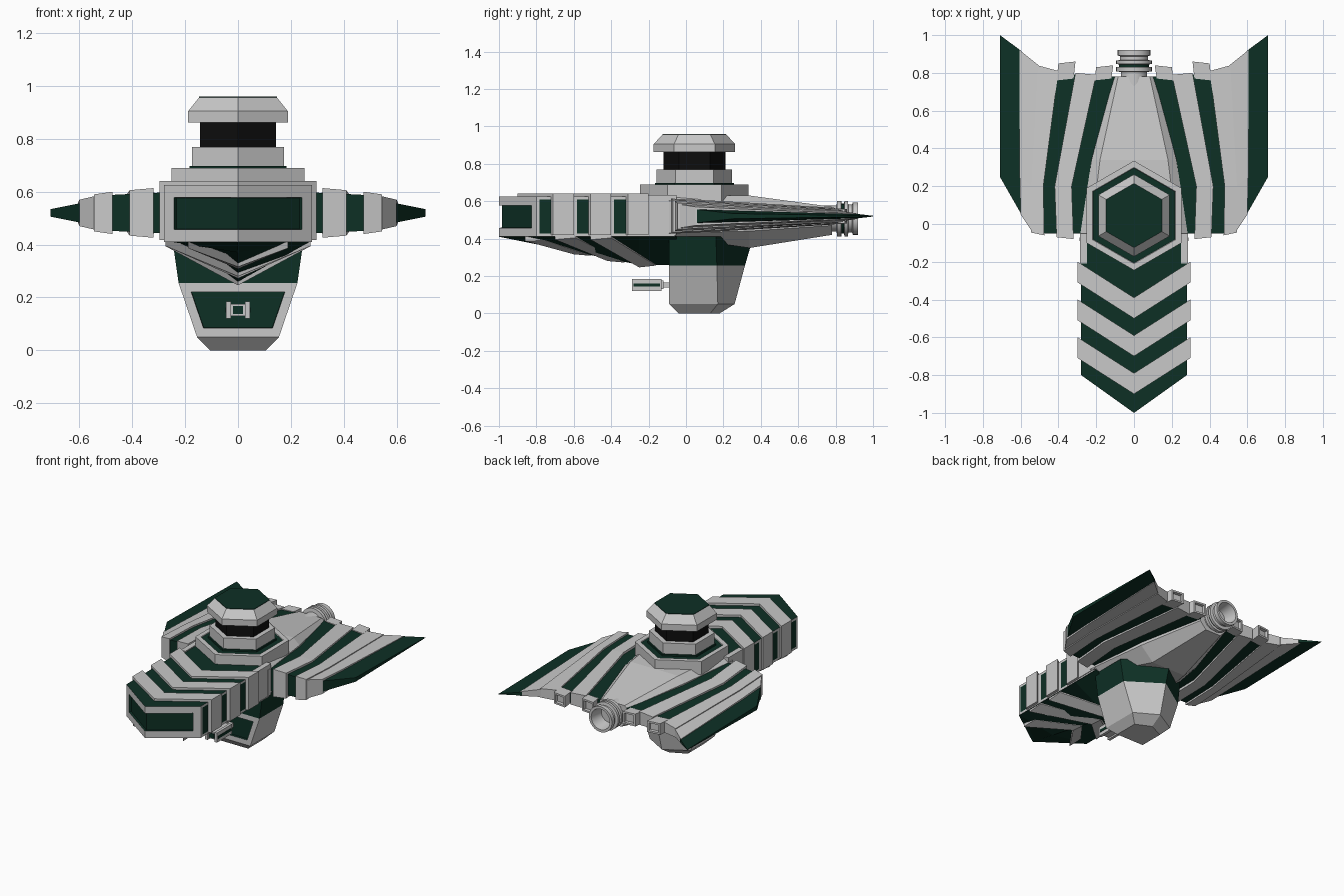
import bpy, bmesh, math
from mathutils import Matrix

if "Cube" in bpy.data.objects:
    bpy.data.objects.remove(bpy.data.objects["Cube"])


def material(name, rgb):
    m = bpy.data.materials.new(name)
    m.diffuse_color = (*rgb, 1)
    m.use_nodes = True
    m.node_tree.nodes["Principled BSDF"].inputs["Base Color"].default_value = m.diffuse_color
    return m


GREY = material("light grey", (0.58, 0.58, 0.58))
GREEN = material("dark green", (0.004, 0.029, 0.018))
BLACK = material("black", (0.004, 0.004, 0.004))
ZC = 0.52  # wing mid height


def finish(bm, name, mats, mirror=False):
    bmesh.ops.recalc_face_normals(bm, faces=bm.faces)
    me = bpy.data.meshes.new(name)
    bm.to_mesh(me)
    bm.free()
    for m in mats:
        me.materials.append(m)
    ob = bpy.data.objects.new(name, me)
    bpy.context.collection.objects.link(ob)
    if mirror:
        ob.modifiers.new("mirror", 'MIRROR')
    return ob


def loft_bm(sections):
    bm = bmesh.new()
    rings = [[bm.verts.new(p) for p in s] for s in sections]
    n = len(rings[0])
    for a, b in zip(rings, rings[1:]):
        for i in range(n):
            j = (i + 1) % n
            bm.faces.new((a[i], a[j], b[j], b[i]))
    bm.faces.new(rings[0])
    bm.faces.new(rings[-1])
    bmesh.ops.recalc_face_normals(bm, faces=bm.faces)
    return bm


def loft(name, sections, mat, mirror=False):
    return finish(loft_bm(sections), name, [mat], mirror)


def box(name, x0, x1, y0, y1, z0, z1, mat, mirror=False):
    s = [[(x0, y, z0), (x1, y, z0), (x1, y, z1), (x0, y, z1)] for y in (y0, y1)]
    return loft(name, s, mat, mirror)


def prism_bm(plan, z0, z1):
    return loft_bm([[(x, y, z) for x, y in plan] for z in (z0, z1)])


def inset(bm, faces, width, depth, mat, together=True):
    f = bmesh.ops.inset_region if together else bmesh.ops.inset_individual
    f(bm, faces=faces, thickness=width, depth=0, use_even_offset=True)
    for face in faces:
        face.material_index = mat
    if depth:
        bmesh.ops.inset_region(bm, faces=faces, thickness=0.002, depth=-depth)


# --- neck hull: green top and bottom, light sides with recessed green panels
cuts = [-0.8, -0.7, -0.6, -0.5, -0.4, -0.3, -0.2, -0.06]
right = [(0.28, y) for y in cuts]
plan = [(0, -1)] + right + [(-x, y) for x, y in reversed(right)]
bm = prism_bm(plan, 0.41, 0.625)
bm.faces.ensure_lookup_table()
for f in bm.faces:
    f.material_index = 1 if abs(f.normal.z) > 0.5 else 0
nose = [f for f in bm.faces if f.normal.y < -0.5]
gaps = [f for f in bm.faces if abs(f.normal.x) > 0.9 and
        round((f.calc_center_median().y + 0.75) / 0.1) % 2 == 0]
inset(bm, gaps, 0.016, 0.0, 1, False)
inset(bm, nose, 0.022, 0.0, 0)
inset(bm, nose, 0.025, 0.015, 1)
finish(bm, "neck_hull", [GREY, GREEN])
box("neck_rail", 0.25, 0.285, -0.21, -0.05, 0.42, 0.632, GREY, True)

# --- raised chevron bands over the neck
for a in (-0.71, -0.51, -0.31):
    b = a + 0.11
    pl = [(0, a - 0.19), (0.298, a), (0.298, b), (0, b - 0.19), (-0.298, b), (-0.298, a)]
    finish(prism_bm(pl, 0.418, 0.64), "chevron_band", [GREY])


# --- V-shaped underside of the neck with swept light ribs
def under(x, y):
    return 0.41 - min(0.2 * (y + 1), 0.15) * (1 - abs(x) / 0.28)


loft("neck_underside", [[(-w, y, 0.415), (w, y, 0.415), (0, y, under(0, y))]
     for w, y in ((0.001, -0.999), (0.28, -0.8), (0.28, -0.25), (0.28, -0.05))], GREEN)
for x, a, c in ((0.19, -0.86, -0.60), (0.275, -0.70, -0.42), (0.275, -0.51, -0.25)):
    secs = []
    for px, py in ((x, a), (0, c)):
        q = py + (0.11 if px else 0.09)
        secs.append([(px, py, under(px, py) - 0.014), (px, q, under(px, q) - 0.004),
                     (px, q, under(px, q) + 0.02), (px, py, under(px, py) + 0.02)])
    loft("underside_rib", secs, GREY, True)


# --- keel pod: pentagon plan, flat front, pointed back
def pent(z, hx, yf, ys, yb):
    return [(-hx, yf, z), (hx, yf, z), (hx, ys, z), (0, yb, z), (-hx, ys, z)]


bm = loft_bm([pent(0, 0.105, -0.04, 0.13, 0.18), pent(0.05, 0.155, -0.09, 0.17, 0.26),
              pent(0.255, 0.225, -0.09, 0.165, 0.315)])
front = [f for f in bm.faces if f.normal.y < -0.95]
inset(bm, front, 0.034, 0.014, 1)
finish(bm, "keel_pod", [GREY, GREEN])
loft("keel_collar", [pent(0.255, 0.225, -0.09, 0.165, 0.315),
                     pent(0.41, 0.247, -0.09, 0.16, 0.36)], GREEN)

# --- small gun on the keel
box("gun_body", -0.03, 0.03, -0.28, -0.12, 0.13, 0.175, GREY)
box("gun_cheek", 0.026, 0.045, -0.29, -0.13, 0.12, 0.185, GREY, True)
box("gun_stripe", 0.044, 0.048, -0.28, -0.14, 0.143, 0.161, GREEN, True)
box("gun_muzzle", -0.018, 0.018, -0.284, -0.279, 0.137, 0.168, GREEN)
box("gun_mount", -0.02, 0.02, -0.13, -0.07, 0.138, 0.166, GREY)

# --- central hull tapering to the rear
secs = []
for y, w, zt, zs, zl, zb, wb in ((-0.09, 0.29, 0.635, 0.6, 0.43, 0.41, 0.25),
                                 (0.34, 0.225, 0.63, 0.59, 0.44, 0.35, 0.13),
                                 (0.78, 0.105, 0.57, 0.555, 0.47, 0.42, 0.06)):
    half = [(w, zs), (w * 0.8, zt)]
    low = [(wb, zb), (w, zl)]
    loop = low + half + [(-x, z) for x, z in reversed(low + half)]
    secs.append([(x, y, z) for x, z in loop])
loft("central_hull", secs, GREY)


# --- wing strips: each section is (x0, y0, x1, y1, inner half height, outer half height)
def strip(name, secs, mat):
    loft(name, [[(x0, y0, ZC - h0), (x1, y1, ZC - h1), (x1, y1, ZC + h1), (x0, y0, ZC + h0)]
                for x0, y0, x1, y1, h0, h1 in secs], mat, True)


strip("wing_channel_inner", [(0.24, -0.05, 0.33, -0.05, 0.08, 0.075),
                             (0.24, 0.2, 0.335, 0.2, 0.068, 0.064),
                             (0.10, 0.78, 0.20, 0.79, 0.038, 0.035)], GREEN)
strip("wing_rib_inner", [(0.32, -0.08, 0.41, -0.07, 0.094, 0.086),
                         (0.33, 0.2, 0.42, 0.2, 0.08, 0.072),
                         (0.20, 0.79, 0.31, 0.80, 0.045, 0.04)], GREY)
strip("wing_channel_outer", [(0.40, -0.05, 0.48, -0.05, 0.072, 0.068),
                             (0.41, 0.2, 0.485, 0.2, 0.06, 0.056),
                             (0.305, 0.79, 0.405, 0.80, 0.032, 0.029)], GREEN)
strip("wing_rib_outer", [(0.475, -0.06, 0.545, -0.045, 0.08, 0.07),
                         (0.48, 0.2, 0.545, 0.2, 0.068, 0.058),
                         (0.40, 0.81, 0.51, 0.84, 0.036, 0.03)], GREY)
strip("wing_edge", [(0.54, -0.04, 0.60, 0.05, 0.064, 0.05),
                    (0.54, 0.2, 0.605, 0.25, 0.052, 0.04),
                    (0.505, 0.84, 0.605, 0.92, 0.026, 0.014)], GREY)
strip("wing_fin", [(0.59, 0.04, 0.71, 0.25, 0.038, 0.014),
                   (0.595, 0.915, 0.71, 1.0, 0.012, 0.002)], GREEN)

# --- framed exhaust blocks behind the green channels
for x0, x1, y1, h in ((0.11, 0.20, 0.84, 0.042), (0.31, 0.40, 0.86, 0.038)):
    loftbm = loft_bm([[(x0 + d, y, ZC - h), (x1 + d, y - 0.01, ZC - h),
                       (x1 + d, y - 0.01, ZC + h), (x0 + d, y, ZC + h)]
                      for y, d in ((0.77, 0.01), (y1, 0))])
    back = [f for f in loftbm.faces if f.normal.y > 0.9]
    inset(loftbm, back, 0.012, 0.02, 0)
    finish(loftbm, "exhaust_block", [GREY], True)


# --- turned parts: profile of (radius, height), optional colour index per segment
def turned(name, profile, n, mats, colours=None, matrix=None):
    bm = loft_bm([[(r * math.cos(math.pi / 2 + 2 * math.pi * k / n),
                    r * math.sin(math.pi / 2 + 2 * math.pi * k / n), z) for k in range(n)]
                  for r, z in profile])
    bm.faces.ensure_lookup_table()
    for i, f in enumerate(bm.faces):
        if colours and i // n < len(colours):
            f.material_index = colours[i // n]
    if matrix:
        bm.transform(matrix)
    return finish(bm, name, mats)


# --- hexagonal turret stack
T = Matrix.Translation((0, 0.045, 0))
turned("turret_base", [(0.29, 0.6), (0.29, 0.69), (0.255, 0.69), (0.25, 0.682)],
       6, [GREY, GREEN], [0, 0, 0], T)
turned("turret_base_inlay", [(0.252, 0.66), (0.252, 0.686)], 6, [GREEN], None, T)
turned("turret_step", [(0.212, 0.66), (0.212, 0.697)], 6, [GREEN], None, T)
turned("turret_drum", [(0.202, 0.67), (0.202, 0.77)], 6, [GREY], None, T)
turned("turret_window_ring", [(0.166, 0.76), (0.166, 0.87)], 6, [BLACK], None, T)
turned("turret_cap", [(0.218, 0.862), (0.218, 0.905), (0.17, 0.957)], 6, [GREY], None, T)
turned("turret_roof", [(0.17, 0.955), (0.17, 0.96)], 6, [GREEN], None, T)

# --- ringed thruster at the rear
M = Matrix.Translation((0, 0, 0.507)) @ Matrix.Rotation(-math.pi / 2, 4, 'X')
prof = [(0.07, 0.72), (0.07, 0.805), (0.095, 0.808), (0.095, 0.83), (0.08, 0.832),
        (0.08, 0.845), (0.095, 0.847), (0.095, 0.865), (0.075, 0.868), (0.075, 0.888),
        (0.087, 0.892), (0.087, 0.92), (0.07, 0.92), (0.055, 0.83)]
ob = turned("thruster", prof, 24, [GREY, GREEN], [0, 0, 0, 0, 1, 0, 0, 0, 0, 0, 0, 0, 0], M)
bpy.context.view_layer.objects.active = ob
ob.select_set(True)
bpy.ops.object.shade_smooth_by_angle()
